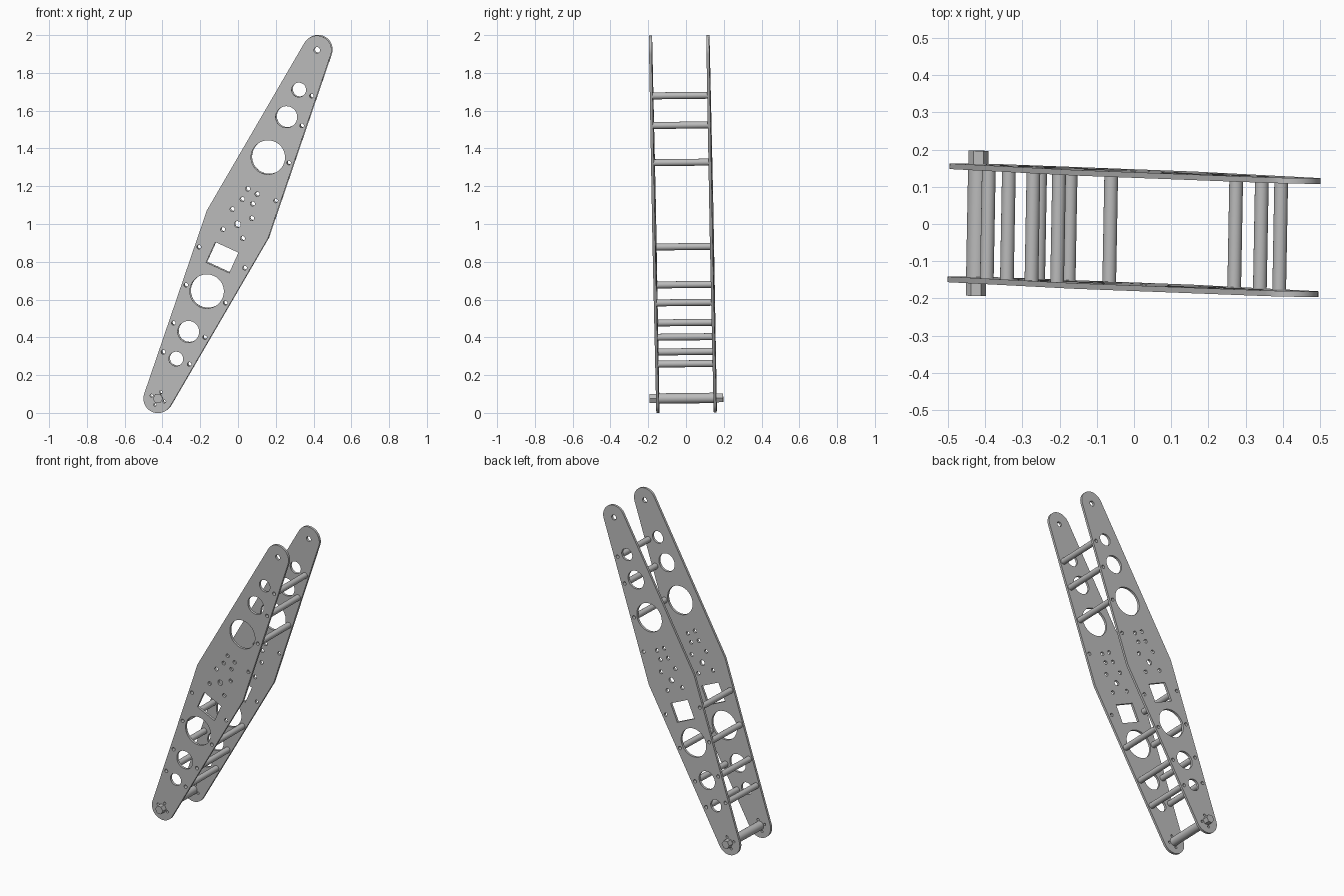
import bpy
from math import sin, cos, acos, atan2, pi, radians
from mathutils import Matrix, Vector

cube = bpy.data.objects.get("Cube")
if cube:
    bpy.data.objects.remove(cube, do_unlink=True)

steel = bpy.data.materials.new("brushed grey")
steel.use_nodes = True
grey = (0.5, 0.5, 0.5, 1)
steel.diffuse_color = grey
steel.node_tree.nodes["Principled BSDF"].inputs["Base Color"].default_value = grey

# Arm frame: local x across the arm, local y along it, local z towards the front
LEAN = radians(24.55)
across = Vector((cos(LEAN), 0, -sin(LEAN)))
along = Vector((sin(LEAN), 0, cos(LEAN)))
base = Matrix((across, along, Vector((0, -1, 0)))).transposed().to_4x4()
FRAME = (Matrix.Translation((0, -0.0165, 1)) @ Matrix.Rotation(-0.0185, 4, 'Z')
         @ Matrix.Rotation(0.0115, 4, 'X') @ base)

REACH, TIP_R, WAIST = 1.014, 0.077, 0.178
GAP, HALF_THICK = 0.152, 0.0075


def to_arm(x, z):
    """Upright x, z position to arm coordinates."""
    p = Vector((x + 0.002, 0, z - 1))
    return p.dot(across), p.dot(along)


def ring(center, r, sides=32, turn=0.0):
    return [(center[0] + r * cos(turn + 2 * pi * i / sides),
             center[1] + r * sin(turn + 2 * pi * i / sides)) for i in range(sides)]


def slab(name, outlines, depth, half):
    """Extrude a filled outline; inner outlines become holes."""
    curve = bpy.data.curves.new(name, 'CURVE')
    curve.dimensions = '2D'
    curve.fill_mode = 'BOTH'
    curve.extrude = half
    for pts in outlines:
        spline = curve.splines.new('POLY')
        spline.points.add(len(pts) - 1)
        for point, (x, y) in zip(spline.points, pts):
            point.co = (x, y, 0, 1)
        spline.use_cyclic_u = True
    temp = bpy.data.objects.new(name + "_outline", curve)
    bpy.context.collection.objects.link(temp)
    graph = bpy.context.evaluated_depsgraph_get()
    mesh = bpy.data.meshes.new_from_object(temp.evaluated_get(graph))
    bpy.data.objects.remove(temp, do_unlink=True)
    mesh.name = name
    mesh.materials.clear()
    mesh.materials.append(steel)
    obj = bpy.data.objects.new(name, mesh)
    bpy.context.collection.objects.link(obj)
    obj.matrix_world = FRAME @ Matrix.Translation((0, 0, depth))
    bpy.ops.object.select_all(action='DESELECT')
    obj.select_set(True)
    bpy.context.view_layer.objects.active = obj
    bpy.ops.object.shade_smooth_by_angle(angle=radians(35))
    return obj


# Plate outline: rounded tips with straight tangents to a wide waist
a = acos(TIP_R / (WAIST ** 2 + REACH ** 2) ** 0.5) - atan2(REACH, WAIST)
arc = [a + (pi - 2 * a) * i / 24 for i in range(25)]
top_tip = [(TIP_R * cos(t), REACH + TIP_R * sin(t)) for t in arc]
upper = [(WAIST, 0)] + top_tip
outline = upper + [(-x, -y) for x, y in upper]

# Lightening holes, square window and tip pivot
holes = [ring((0, s * u), r, 48) for s in (1, -1)
         for u, r in ((0.39, 0.09), (0.625, 0.057), (0.783, 0.038))]
holes.append([(sx * 0.067, -0.193 + sy * 0.059)
              for sx, sy in ((1, 1), (-1, 1), (-1, -1), (1, -1))])
holes.append(ring((0, REACH), 0.016))

# Centre bolt pattern
bolts = [(0.053, 1.188), (0.103, 1.16), (0.024, 1.133), (0.079, 1.109), (-0.029, 1.08),
         (0.074, 1.032), (-0.079, 0.973), (0.026, 0.926)]
holes += [ring(to_arm(*p), 0.012, 16) for p in bolts]
holes.append(ring((0, 0), 0.017, 24))

# Edge holes: those with spacers, and two left open
spacers = [(0.391, 1.68), (0.339, 1.523), (0.27, 1.326), (-0.206, 0.88), (-0.275, 0.679),
           (-0.066, 0.584), (-0.341, 0.478), (-0.175, 0.402), (-0.395, 0.324), (-0.257, 0.26)]
open_holes = [(0.201, 1.125), (0.037, 0.769)]
holes += [ring(to_arm(*p), 0.011, 16) for p in spacers + open_holes]

# Four screws around the axle
axle = (0, -REACH)
holes += [ring(p, 0.008, 12) for p in ring(axle, 0.037, 4)]

for name, depth in (("front_plate", GAP), ("back_plate", -GAP)):
    slab(name, [outline] + holes, depth, HALF_THICK)

# Tubular spacers between the plates
for i, p in enumerate(spacers):
    c = to_arm(*p)
    slab(f"spacer_{i + 1}", [ring(c, 0.0185, 24), ring(c, 0.011, 16)], 0, GAP - HALF_THICK)

# Hexagonal axle with its round sleeve
slab("axle", [ring(axle, 0.027, 6, LEAN)], 0, 0.195)
slab("axle_sleeve", [ring(axle, 0.0275, 32)], 0, GAP - HALF_THICK)
